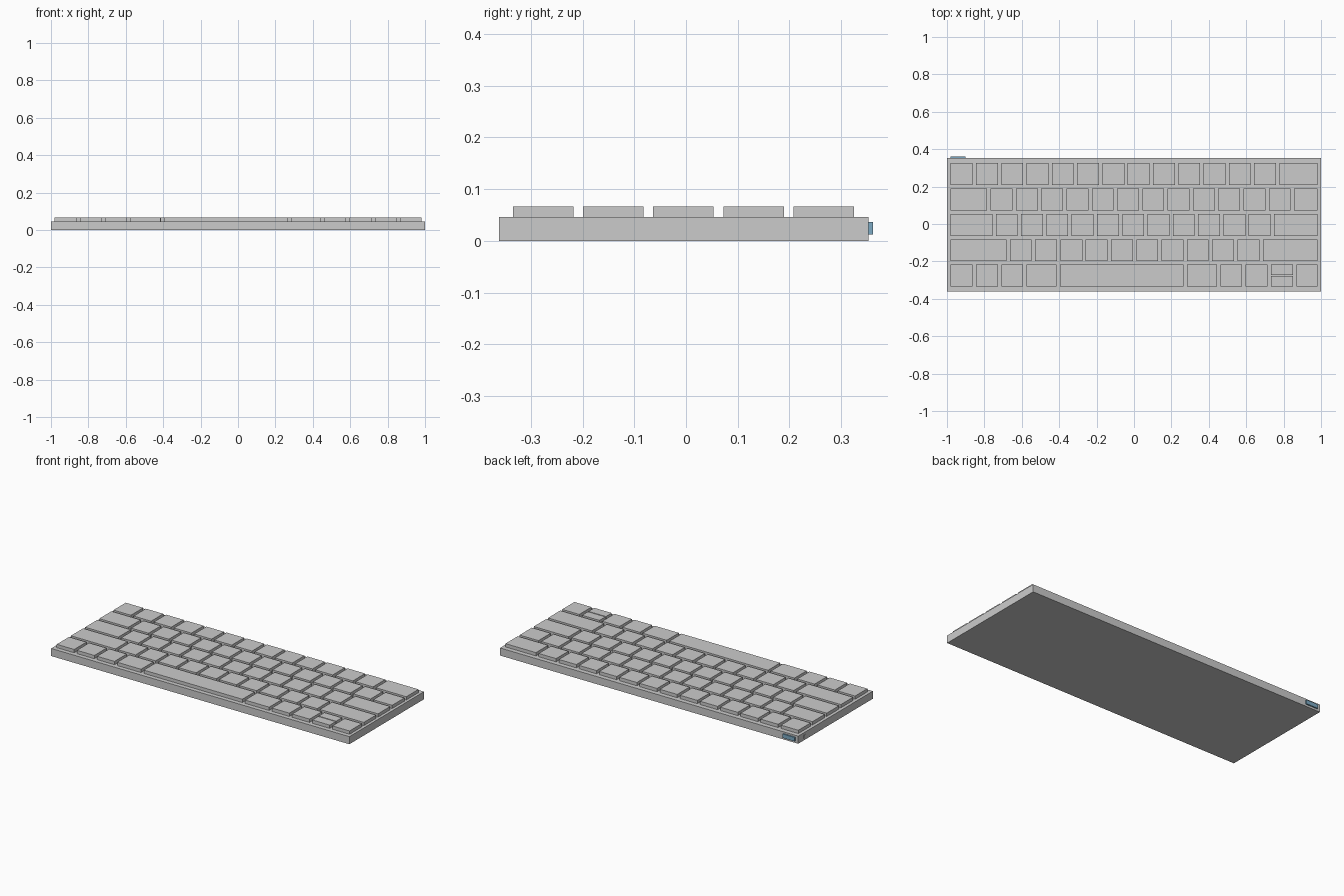
import bpy, bmesh
from mathutils import Vector

if "Cube" in bpy.data.objects:
    bpy.data.objects.remove(bpy.data.objects["Cube"])

U, GAP = 0.1352, 0.0185          # key pitch and gap
X0, X1 = -0.98, 0.982            # left and right ends of every row
KEY_D = 0.117                    # key depth
Z_DECK, Z_TOP = 0.046, 0.066


def box(name, lo, hi, color=None):
    lo, hi = Vector(lo), Vector(hi)
    bm = bmesh.new()
    bmesh.ops.create_cube(bm, size=1)
    bmesh.ops.scale(bm, vec=hi - lo, verts=bm.verts)
    mid = (lo + hi) / 2
    me = bpy.data.meshes.new(name)
    bm.to_mesh(me)
    bm.free()
    ob = bpy.data.objects.new(name, me)
    ob.location = mid
    bpy.context.collection.objects.link(ob)
    if color:
        mat = bpy.data.materials.new(name + "_colour")
        mat.diffuse_color = color
        mat.use_nodes = True
        mat.node_tree.nodes["Principled BSDF"].inputs["Base Color"].default_value = mat.diffuse_color
        me.materials.append(mat)
    return ob


# Case
box("case", (-0.999, -0.361, 0), (0.999, 0.353, Z_DECK))

# Power switch on the back edge, small socket on the left edge
box("power_switch", (-0.98, 0.34, 0.012), (-0.9, 0.361, 0.036), (0.2, 0.4, 0.55, 1))
box("side_socket", (-1.001, 0.28, 0.014), (-0.98, 0.302, 0.032))

# Key rows from back to front: widths in key units, the last key fills the row
rows = {
    "number_row": [1] * 13,
    "upper_row": [1.58] + [1] * 12,
    "middle_row": [1.785] + [1] * 11,
    "lower_row": [2.34] + [1] * 10,
    "space_row": [1, 1, 1, 1.315, 5.02, 1.33, 1, 1, 1],
}

for r, (row, widths) in enumerate(rows.items()):
    y1 = 0.325 - r * 0.1357
    y0 = y1 - KEY_D
    x = X0
    for k, w in enumerate(widths + [None]):
        end = X1 if w is None else x + w * U - GAP
        name = f"{row}_key_{k + 1}"
        if row == "space_row" and k == 8:
            # Half-height up and down arrow keys
            mid = (y0 + y1) / 2
            box("up_arrow_key", (x, mid + 0.003, Z_DECK), (end, y1, Z_TOP))
            box("down_arrow_key", (x, y0, Z_DECK), (end, mid - 0.003, Z_TOP))
        else:
            box(name, (x, y0, Z_DECK), (end, y1, Z_TOP))
        x = end + GAP
